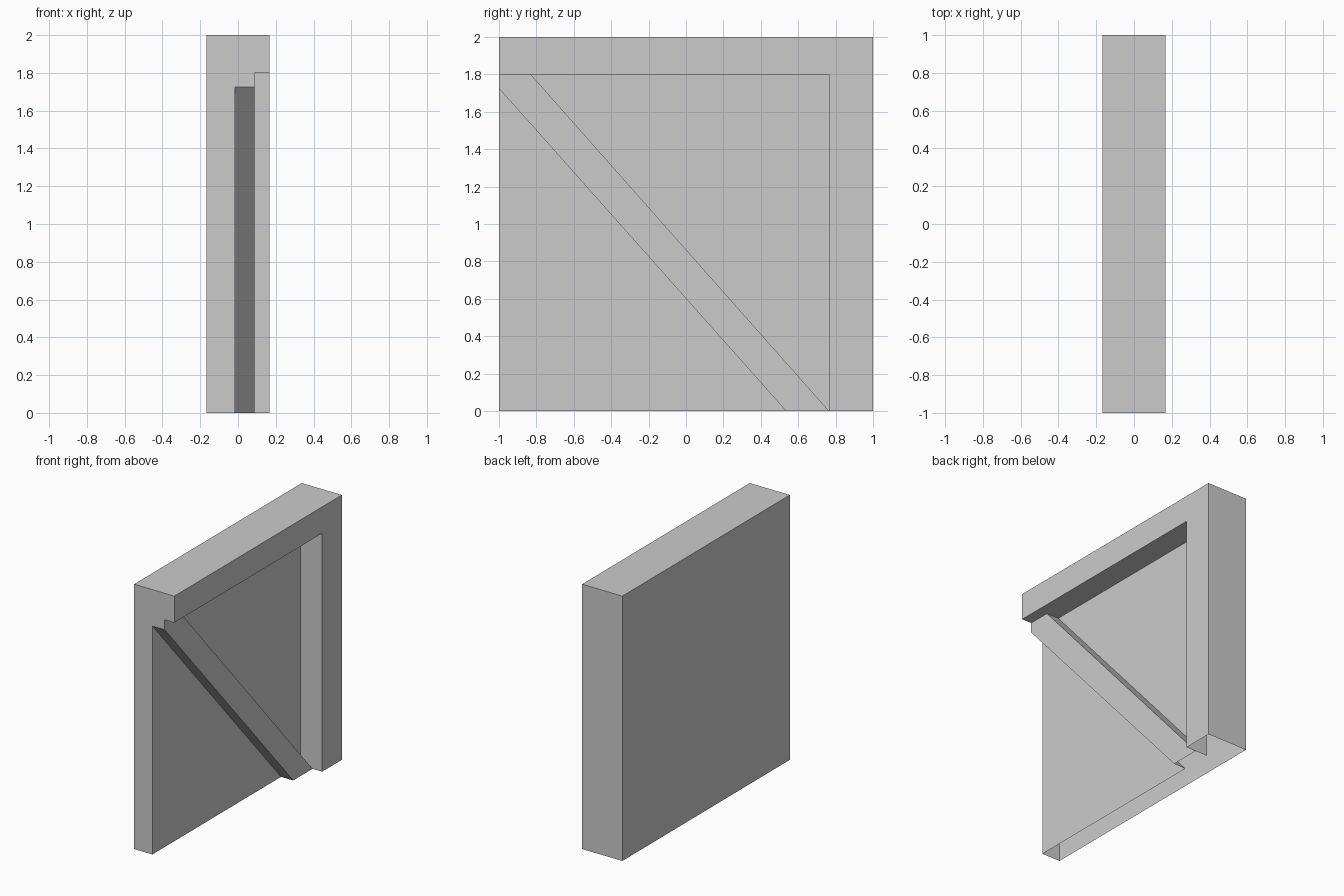
import bpy

if "Cube" in bpy.data.objects:
    bpy.data.objects.remove(bpy.data.objects["Cube"])

BACK, PANEL, BRACE, FRAME = -0.168, -0.015, 0.087, 0.168  # x depth of each layer

# Key corners in the (y, z) plane
P = dict(A=(-1, 0), B=(0.535, 0), C=(0.765, 0), D=(1, 0), E=(1, 2), F=(-1, 2),
         G=(-1, 1.8), H=(-1, 1.725), I=(-0.83, 1.8), J=(0.765, 1.8))

# Each part: counter-clockwise outlines seen from +x, and front depth
PARTS = {
    "frame": (["CDEFGIJ"], FRAME),
    "diagonal_brace": (["BCIGH"], BRACE),
    "back_panel": (["ABH", "CJI"], PANEL),
}

# Depth found on the left side of every directed edge
edge_depth = {(a, b): depth
              for outlines, depth in PARTS.values()
              for o in outlines
              for a, b in zip(o, o[1:] + o[0])}


def build(name, outlines, depth):
    verts, faces = [], []

    def add_face(points):
        start = len(verts)
        verts.extend(points)
        faces.append(list(range(start, len(verts))))

    for o in outlines:
        # front face
        add_face([(depth, *P[k]) for k in o])
        # step walls down to the neighbouring layer; the underside stays open
        for a, b in zip(o, o[1:] + o[0]):
            low = edge_depth.get((b, a), BACK)
            if low < depth and P[a][1] + P[b][1] > 0:
                add_face([(low, *P[a]), (low, *P[b]), (depth, *P[b]), (depth, *P[a])])
    # rear face closes the panel
    if name == "back_panel":
        add_face([(BACK, *P[k]) for k in "AFED"])
    mesh = bpy.data.meshes.new(name)
    mesh.from_pydata(verts, [], faces)
    mesh.update()
    bpy.context.collection.objects.link(bpy.data.objects.new(name, mesh))


# The upper triangle is wound clockwise in the table, so flip it
PARTS["back_panel"] = (["ABH", "CJI"], PANEL)
for name, (outlines, depth) in PARTS.items():
    build(name, outlines, depth)
